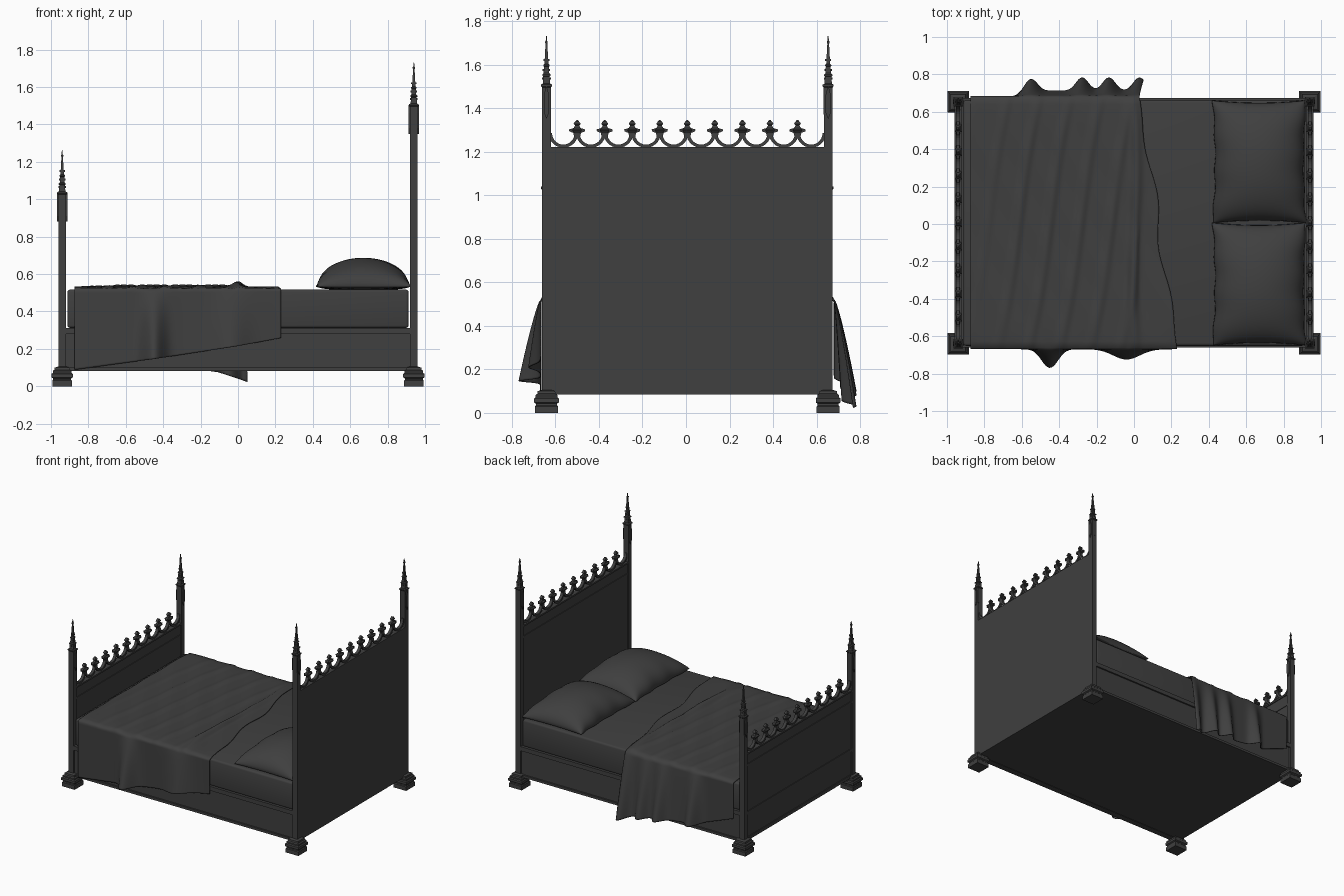
import bpy, bmesh, math

if "Cube" in bpy.data.objects:
    bpy.data.objects.remove(bpy.data.objects["Cube"])

CY = 0.006            # slight sideways offset of the frame
mat = bpy.data.materials.new("dark_grey")
mat.diffuse_color = (0.05, 0.05, 0.05, 1)
mat.use_nodes = True
mat.node_tree.nodes["Principled BSDF"].inputs["Base Color"].default_value = mat.diffuse_color


def finish(name, bm, smooth=False):
    bmesh.ops.recalc_face_normals(bm, faces=bm.faces)
    me = bpy.data.meshes.new(name)
    bm.to_mesh(me)
    bm.free()
    for p in me.polygons:
        p.use_smooth = smooth
    me.materials.append(mat)
    ob = bpy.data.objects.new(name, me)
    bpy.context.collection.objects.link(ob)
    return ob


def add_box(bm, x0, x1, y0, y1, z0, z1):
    vs = bmesh.ops.create_cube(bm, size=1)['verts']
    for v in vs:
        v.co = ((x0 + x1) / 2 + v.co.x * (x1 - x0), (y0 + y1) / 2 + v.co.y * (y1 - y0),
                (z0 + z1) / 2 + v.co.z * (z1 - z0))


def add_stack(bm, x, y, z, profile):
    """Square tower from (half width, height) steps."""
    rings = [[bm.verts.new((x + sx * r, y + sy * r, z + h))
              for sx, sy in ((-1, -1), (1, -1), (1, 1), (-1, 1))] for r, h in profile]
    for a, b in zip(rings, rings[1:]):
        for i in range(4):
            bm.faces.new((a[i], a[(i + 1) % 4], b[(i + 1) % 4], b[i]))
    bm.faces.new(rings[0][::-1])
    bm.faces.new(rings[-1])


def add_plate(bm, pts, x, half):
    """Outline in the YZ plane, extruded along x."""
    a = [bm.verts.new((x - half, p[0], p[1])) for p in pts]
    b = [bm.verts.new((x + half, p[0], p[1])) for p in pts]
    n = len(pts)
    bm.faces.new(a)
    bm.faces.new(b[::-1])
    for i in range(n):
        bm.faces.new((a[i], a[(i + 1) % n], b[(i + 1) % n], b[i]))


def lerp_table(table, x):
    if x <= table[0][0]:
        return table[0][1]
    for (x0, y0), (x1, y1) in zip(table, table[1:]):
        if x <= x1:
            return y0 + (y1 - y0) * (x - x0) / (x1 - x0)
    return table[-1][1]


def bump(x, c, w):
    return math.exp(-((x - c) / w) ** 2)


FOOT = [(.053, 0), (.053, .03), (.048, .035), (.048, .042), (.057, .048), (.057, .066),
        (.05, .072), (.05, .082), (.042, .088), (.04, .1), (.022, .105)]
SPIRE = [(.0205, 0), (.0205, .125), (.025, .13), (.025, .138), (.017, .142), (.015, .175),
         (.019, .178), (.019, .184), (.013, .19), (.011, .22), (.0145, .223), (.0145, .228),
         (.009, .233), (.006, .29), (.004, .325), (.006, .33), (.006, .336), (.003, .34), (.002, .362)]


def bed_end(label, x, top, inner):
    # corner feet, posts and pinnacles
    for tag, s in (("left", -1), ("right", 1)):
        y = CY + s * .647
        bm = bmesh.new()
        add_stack(bm, x, y, 0, FOOT)
        add_box(bm, x - .021, x + .021, y - .02, y + .02, .09, top + .15)
        add_stack(bm, x, y, top + .15, SPIRE)
        for d in (-1, 1):      # gabled buttress strips on the faces
            cx = x + d * .022
            z = top + .15
            add_plate(bm, [(y - .012, z + .01), (y, z - .02), (y + .012, z + .01),
                           (y + .012, z + .09), (y, z + .135), (y - .012, z + .09)], cx, .006)
            for h, r in ((.16, .017), (.2, .014), (.245, .011)):   # crockets
                add_box(bm, x + d * r - .003, x + d * r + .003, y - .004, y + .004, z + h, z + h + .01)
                add_box(bm, x - .004, x + .004, y + d * r - .003, y + d * r + .003, z + h, z + h + .01)
        finish(f"{label}_{tag}_post", bm)
    # board with moulded rails
    bm = bmesh.new()
    hw = .667
    add_box(bm, x - .014, x + .02 if inner < 0 else x + .014, CY - hw, CY + hw, .085, top)
    sides = (-1,) if inner < 0 else (-1, 1)
    for d in sides:
        for z0, z1, t in ((top - .012, top, .021), (top - .1, top - .085, .019),
                          (.28, .305, .019), (.085, .11, .02)):
            add_box(bm, *sorted((x + d * .01, x + d * t)), CY - .63, CY + .63, z0, z1)
    finish(f"{label}_board", bm)
    # tracery: open arcs with fleuron finials
    bm = bmesh.new()
    pitch, n = .1265, 10
    for i in range(n):
        c = CY + (i - n / 2 + .5) * pitch
        angs = [math.pi + math.pi * k / 14 for k in range(15)]
        out = [(c + .068 * math.cos(a), top + .066 + .068 * math.sin(a)) for a in angs]
        ins = [(c + .052 * math.cos(a), top + .066 + .054 * math.sin(a)) for a in angs[::-1]]
        add_plate(bm, out + ins, x, .011)
    for i in range(1, n):
        c = CY + (i - n / 2) * pitch
        half = [(.014, .05), (.018, .066), (.036, .073), (.037, .082), (.016, .088), (.009, .1), (.016, .107),
                (.013, .113), (.004, .124)]
        pts = [(c + a, top + b) for a, b in half] + [(c - a, top + b) for a, b in half[::-1]]
        add_plate(bm, pts, x, .008)
        add_stack(bm, x, c, top, [(.008, .05), (.012, .066), (.021, .076), (.021, .082), (.011, .089),
                                  (.008, .1), (.013, .106), (.012, .113), (.003, .125)])
    finish(f"{label}_tracery", bm)


bed_end("head", .94, 1.22, -1)
bed_end("foot", -.94, .75, 1)

# base box, rails
bm = bmesh.new()
add_box(bm, -.93, .93, CY - .655, CY + .655, .085, .28)
for s in (-1, 1):
    for z0, z1 in ((.28, .312), (.082, .1)):
        add_box(bm, -.925, .925, *sorted((CY + s * .62, CY + s * .667)), z0, z1)
add_box(bm, -.92, .92, CY - .63, CY + .63, .28, .312)
finish("bed_base", bm)

# mattress
bm = bmesh.new()
add_box(bm, -.912, .912, CY - .657, CY + .657, .312, .517)
mattress = finish("mattress", bm, True)
bev = mattress.modifiers.new("soft_edge", 'BEVEL')
bev.width, bev.segments = .014, 3


def sheet(name, nu, nv, fn):
    bm = bmesh.new()
    g = [[bm.verts.new(fn(i / nu, j / nv)) for j in range(nv + 1)] for i in range(nu + 1)]
    for i in range(nu):
        for j in range(nv):
            bm.faces.new((g[i][j], g[i + 1][j], g[i + 1][j + 1], g[i][j + 1]))
    return bm


# pillows
for tag, s in (("left", -1), ("right", 1)):
    def pillow(side):
        def fn(a, b):
            u, v = -math.cos(a * math.pi), -math.cos(b * math.pi)
            h = max(0, (1 - u * u) * (1 - v * v)) ** .45
            x = .67 + u * .25 * (1 - .05 * (1 - v * v)) + .004 * math.sin(v * 11) * abs(u)
            y = CY + s * .327 + v * .328 * (1 - .04 * (1 - u * u))
            return (x, y, .532 + (.155 * h if side else -.02 * h))
        return fn
    bm = sheet("p", 28, 28, pillow(1))
    low = sheet("q", 28, 28, pillow(0))
    tmp = bpy.data.meshes.new("tmp")
    low.to_mesh(tmp)
    low.free()
    bm.from_mesh(tmp)
    bpy.data.meshes.remove(tmp)
    bmesh.ops.remove_doubles(bm, verts=bm.verts, dist=.0005)
    finish(f"{tag}_pillow", bm, True)

# draped blanket: front hang, creased top, back hang
HEM_FRONT = [(-.86, .09), (-.42, .15), (0, .215), (.24, .26)]
HEM_BACK = [(-.88, .25), (-.6, .14), (-.3, .1), (-.12, .075), (.04, .02)]
EDGE = .667


def blanket(u, v):
    t = v * 3 - 1.5                       # -1.5..-.5 front, -.5...5 top, rest back
    yt = max(-.5, min(.5, t)) * 2
    right = .13 - .1 * yt + .02 * math.sin(yt * 7) * (1 - yt * yt)
    x = -.875 + (right + .875) * u
    if abs(t) <= .5:
        y = yt * EDGE
        p = x - .2 * y
        fade = 1 - .6 * abs(yt) ** 4
        crease = .012 * max(0, math.sin(p * 38 + math.sin(y * 3))) ** 2 * min(1, u * 4)
        roll = .02 * bump(x, .005 + .01 * math.sin(y * 5), .025)
        z = .527 + fade * (crease * (x < .02) + roll) + .004 * math.sin(9 * y + 14 * x) ** 2
        z -= .008 * abs(yt) ** 12
        return (x, CY + y, z)
    d = abs(t) - .5
    if t < 0:
        z = .519 + (lerp_table(HEM_FRONT, x) - .519) * d
        out = .006 + d ** .8 * (.1 * bump(x, -.45, .06) + .055 * bump(x, -.04, .1))
        return (x, CY - EDGE - out, z)
    z = .519 + (lerp_table(HEM_BACK, x) - .519) * d
    folds = sum(bump(x, c, .045) for c in (-.56, -.29, -.15, .01))
    out = .008 + d ** .8 * (.03 * (x > -.65) * min(1, (x + .65) * 8) + .07 * folds)
    return (x + .02 * d * u, CY + EDGE + out, z)


cloth = finish("blanket", sheet("b", 110, 120, blanket), True)
sol = cloth.modifiers.new("thickness", 'SOLIDIFY')
sol.thickness, sol.offset = .005, 0
